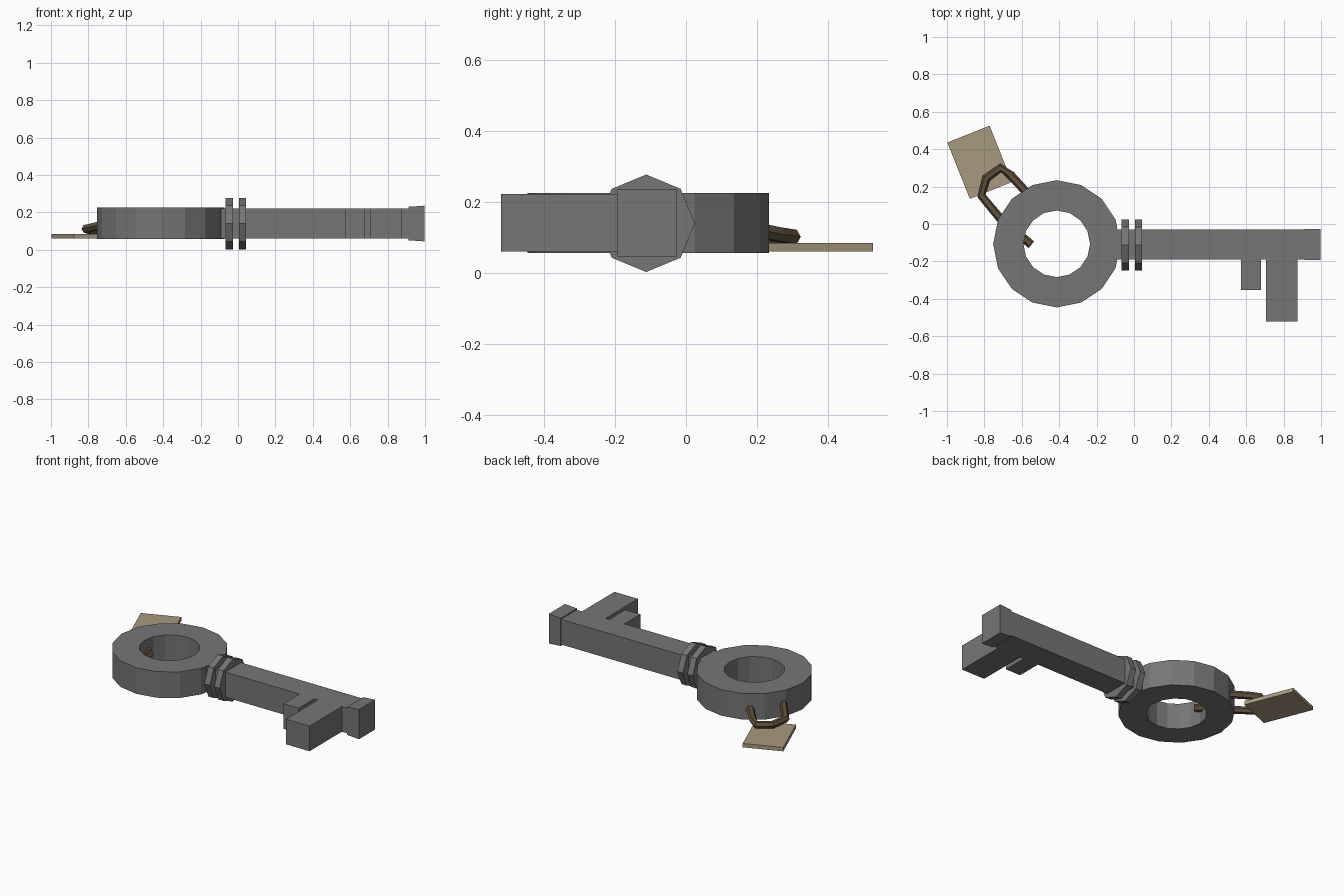
import bpy, bmesh, math
from mathutils import Matrix, Vector

if "Cube" in bpy.data.objects:
    bpy.data.objects.remove(bpy.data.objects["Cube"])


def material(name, rgb):
    m = bpy.data.materials.new(name)
    m.diffuse_color = (*rgb, 1)
    m.use_nodes = True
    m.node_tree.nodes["Principled BSDF"].inputs["Base Color"].default_value = m.diffuse_color
    return m


iron = material("dark iron", (0.18, 0.18, 0.18))
paper = material("tan tag", (0.39, 0.32, 0.205))
cord = material("brown cord", (0.115, 0.08, 0.042))


def finish(name, bm, mat):
    bmesh.ops.recalc_face_normals(bm, faces=bm.faces)
    me = bpy.data.meshes.new(name)
    bm.to_mesh(me)
    bm.free()
    me.materials.append(mat)
    ob = bpy.data.objects.new(name, me)
    bpy.context.collection.objects.link(ob)
    return ob


def box(name, x, y, z, mat, angle=0.0):
    bm = bmesh.new()
    bmesh.ops.create_cube(bm, size=1)
    size = Vector((x[1] - x[0], y[1] - y[0], z[1] - z[0]))
    mid = Vector((x[0] + x[1], y[0] + y[1], z[0] + z[1])) / 2
    bm.transform(Matrix.Translation(mid) @ Matrix.Rotation(angle, 4, 'Z')
                 @ Matrix.Diagonal((*size, 1)))
    return finish(name, bm, mat)


# Ring handle: 16-sided square-section ring
bm = bmesh.new()
N = 16
section = [(0.34, 0.057), (0.34, 0.225), (0.178, 0.225), (0.178, 0.057)]
rows = []
for i in range(N):
    a = 2 * math.pi * i / N
    rows.append([bm.verts.new((-0.413 + r * math.cos(a), -0.106 + r * math.sin(a), z))
                 for r, z in section])
for i in range(N):
    p, q = rows[i], rows[(i + 1) % N]
    for k in range(4):
        j = (k + 1) % 4
        bm.faces.new((p[k], q[k], q[j], p[j]))
finish("ring_handle", bm, iron)

# Shaft and teeth
box("shaft", (-0.11, 0.93), (-0.191, -0.03), (0.06, 0.222), iron)
box("short_tooth", (0.572, 0.68), (-0.353, -0.15), (0.06, 0.222), iron)
box("long_tooth", (0.706, 0.874), (-0.52, -0.15), (0.06, 0.222), iron)

# Slightly flared tip
tip = box("tip", (0.912, 0.997), (-0.193, -0.027), (0.051, 0.23), iron)
for v in tip.data.vertices:
    if v.co.x > 0.95:
        v.co.z += 0.006 if v.co.z > 0.14 else -0.006

# Octagonal collars
for i, x in enumerate((-0.046, 0.024)):
    bm = bmesh.new()
    bmesh.ops.create_cone(bm, cap_ends=True, segments=8, radius1=0.137,
                          radius2=0.137, depth=0.039)
    bm.transform(Matrix.Translation((x, -0.112, 0.14)) @ Matrix.Rotation(math.pi / 2, 4, 'Y'))
    finish(f"collar_{i + 1}", bm, iron)

# Tag plate
box("tag", (-0.9465, -0.7035), (0.168, 0.492), (0.06, 0.085), paper, math.atan2(0.09, 0.225))

# Cord loop: six-sided section swept along a path through the ring
path = [(-0.55, -0.11, 0.15), (-0.72, 0.035, 0.135), (-0.815, 0.15, 0.112),
        (-0.79, 0.245, 0.104), (-0.713, 0.3, 0.102), (-0.66, 0.262, 0.108),
        (-0.585, 0.18, 0.125), (-0.54, 0.12, 0.135)]
pts = [Vector(p) for p in path]
bm = bmesh.new()
loops = []
for i, p in enumerate(pts):
    t = (pts[min(i + 1, len(pts) - 1)] - pts[max(i - 1, 0)]).normalized()
    side = t.cross(Vector((0, 0, 1))).normalized()
    up = side.cross(t)
    loops.append([bm.verts.new(p + 0.023 * (math.cos(k * math.pi / 3) * side
                                            + math.sin(k * math.pi / 3) * up))
                  for k in range(6)])
for a, b in zip(loops, loops[1:]):
    for k in range(6):
        j = (k + 1) % 6
        bm.faces.new((a[k], a[j], b[j], b[k]))
bm.faces.new(loops[0])
bm.faces.new(loops[-1])
finish("cord_loop", bm, cord)
